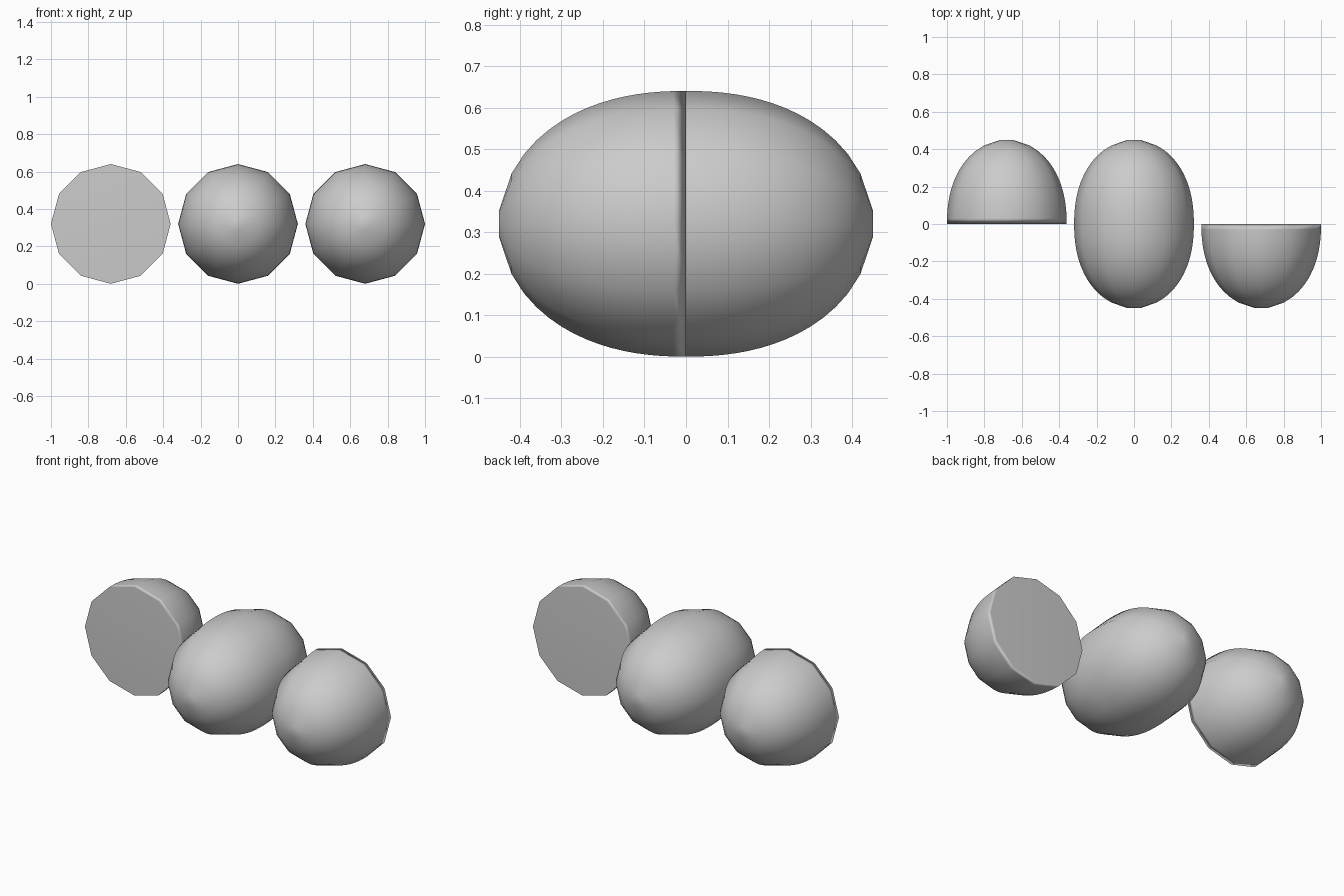
import bpy, bmesh, math

if "Cube" in bpy.data.objects:
    bpy.data.objects.remove(bpy.data.objects["Cube"])

SIDES, STEPS = 12, 15
RADIUS, LENGTH = 0.32, 0.45
TIP = 0.033          # radius of the small flat at each tip

grey = bpy.data.materials.new("light grey")
grey.diffuse_color = (0.6, 0.6, 0.6, 1)
grey.use_nodes = True
grey.node_tree.nodes["Principled BSDF"].inputs["Base Color"].default_value = grey.diffuse_color


def ring_radius(y):
    t = min(abs(y) / LENGTH, 1.0)
    return max(TIP, RADIUS * math.sqrt(1 - t ** 2.25))


def egg(name, x, first, last):
    """Twelve-sided egg lying along y, from ring number first to last."""
    bm = bmesh.new()
    rings = []
    for i in range(first, last + 1):
        y = LENGTH * i / STEPS
        r = ring_radius(y)
        rings.append([bm.verts.new((r * math.sin(2 * math.pi * k / SIDES), y,
                                    r * math.cos(2 * math.pi * k / SIDES)))
                      for k in range(SIDES)])
    for a, b in zip(rings, rings[1:]):
        for k in range(SIDES):
            n = (k + 1) % SIDES
            bm.faces.new((a[k], a[n], b[n], b[k]))
    bm.faces.new(rings[0])
    bm.faces.new(rings[-1])
    bmesh.ops.recalc_face_normals(bm, faces=bm.faces)
    for f in bm.faces:
        f.smooth = True
    mesh = bpy.data.meshes.new(name)
    bm.to_mesh(mesh)
    bm.free()
    mesh.materials.append(grey)
    obj = bpy.data.objects.new(name, mesh)
    obj.location = (x, 0, RADIUS)
    bpy.context.collection.objects.link(obj)
    # keeps the large cut face flat while the rim blends softly
    mod = obj.modifiers.new("weighted normals", 'WEIGHTED_NORMAL')
    mod.mode = 'FACE_AREA'


# Back half, whole egg and front half, side by side
egg("back_half_egg", -0.68, 0, STEPS)
egg("whole_egg", 0, -STEPS, STEPS)
egg("front_half_egg", 0.68, -STEPS, 0)
